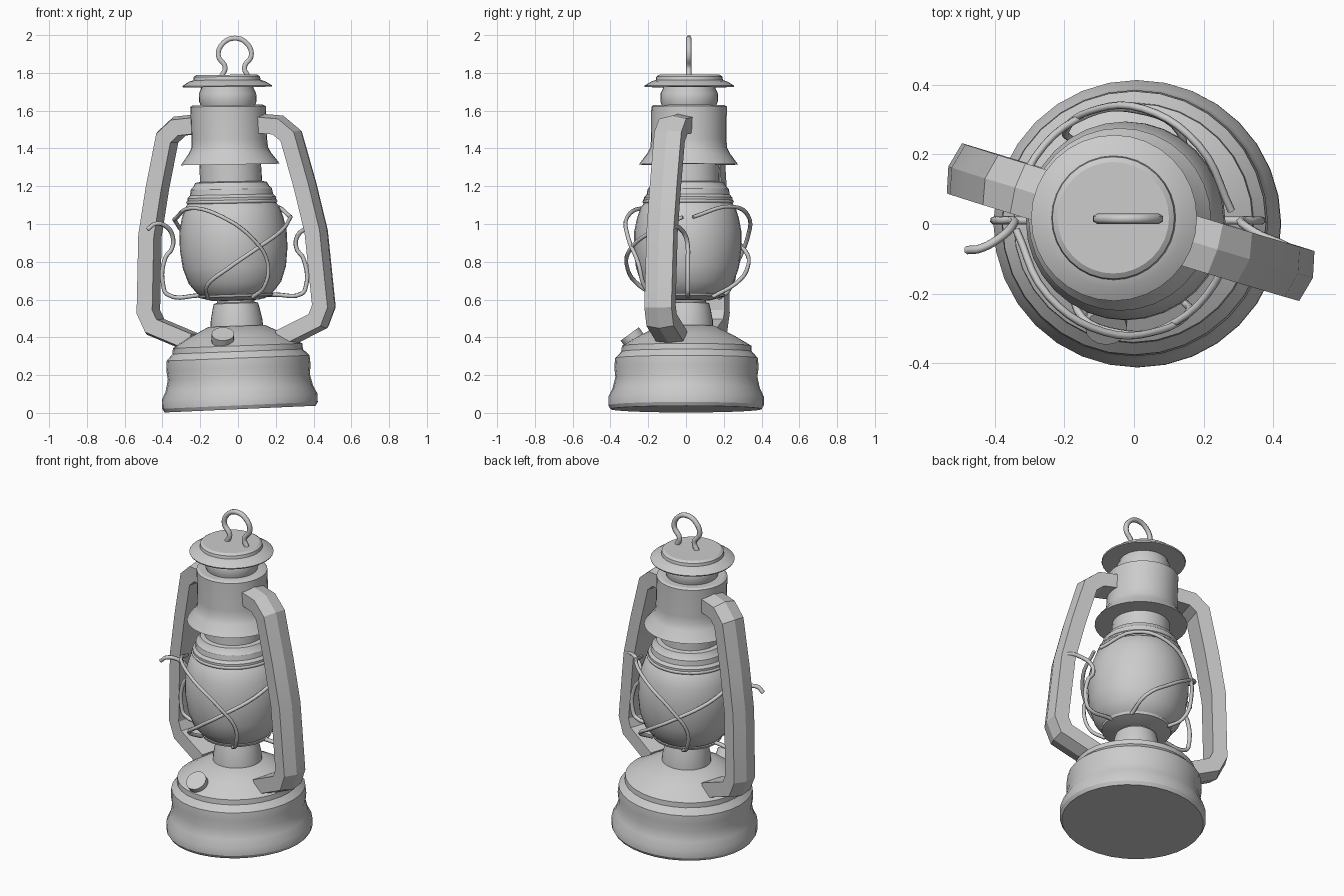
import bpy, bmesh, math
from mathutils import Vector, Matrix

if "Cube" in bpy.data.objects:
    bpy.data.objects.remove(bpy.data.objects["Cube"])


def lean(x, y, z):
    """The lantern leans slightly to the left as it rises."""
    s = max(0.008, 0.045 - 0.022 * z)
    return Vector((x + 0.012 - 0.04 * z, y + 0.01 * z, z + s * x))


def finish(name, bm, angle=28):
    bmesh.ops.recalc_face_normals(bm, faces=bm.faces)
    me = bpy.data.meshes.new(name)
    bm.to_mesh(me)
    bm.free()
    ob = bpy.data.objects.new(name, me)
    bpy.context.collection.objects.link(ob)
    bpy.ops.object.select_all(action='DESELECT')
    ob.select_set(True)
    bpy.context.view_layer.objects.active = ob
    bpy.ops.object.shade_smooth_by_angle(angle=math.radians(angle))
    return ob


def skin(bm, rings):
    """Join rings of vertices with quads and close both ends."""
    n = len(rings[0])
    for a, b in zip(rings, rings[1:]):
        for i in range(n):
            j = (i + 1) % n
            bm.faces.new((a[i], a[j], b[j], b[i]))
    bm.faces.new(rings[0])
    bm.faces.new(rings[-1])


def lathe(name, profile, sides=32):
    bm = bmesh.new()
    rings = []
    for r, z in profile:
        rings.append([bm.verts.new(lean(r * math.cos(2 * math.pi * i / sides),
                                        r * math.sin(2 * math.pi * i / sides), z))
                      for i in range(sides)])
    skin(bm, rings)
    return finish(name, bm)


def wire(name, points, radius=0.012, cyclic=False):
    cu = bpy.data.curves.new(name, 'CURVE')
    cu.dimensions = '3D'
    cu.bevel_depth = radius
    cu.bevel_resolution = 1
    cu.resolution_u = 5
    cu.use_fill_caps = True
    sp = cu.splines.new('BEZIER')
    sp.bezier_points.add(len(points) - 1)
    for bp, p in zip(sp.bezier_points, points):
        bp.co = p
        bp.handle_left_type = bp.handle_right_type = 'AUTO'
    sp.use_cyclic_u = cyclic
    ob = bpy.data.objects.new(name, cu)
    bpy.context.collection.objects.link(ob)
    return ob


def arm(name, angle):
    """Five-sided tube with mitred corners, swept in a radial plane."""
    path = [Vector(p) for p in [(0.17, 1.525), (0.28, 1.515), (0.345, 1.46), (0.41, 1.2),
                                (0.462, 0.95), (0.488, 0.55), (0.455, 0.475), (0.25, 0.385)]]
    section = [(0, 0.058), (0.075, 0.04), (0.072, -0.045), (-0.072, -0.045), (-0.075, 0.04)]
    c, s = math.cos(angle), math.sin(angle)
    bm = bmesh.new()
    rings = []
    for k, p in enumerate(path):
        d0 = (p - path[max(k - 1, 0)]) if k else path[1] - p
        d1 = (path[k + 1] - p) if k < len(path) - 1 else d0
        d0, d1 = d0.normalized(), d1.normalized()
        t = (d0 + d1).normalized()
        n = Vector((-t.y, t.x)) / max(0.6, t.dot(d0))
        ring = []
        for v, h in section:
            q = p + n * h
            ring.append(bm.verts.new(lean(q.x * c - v * s, q.x * s + v * c, q.y)))
        rings.append(ring)
    skin(bm, rings)
    finish(name, bm, 15)


# Fuel tank
lathe("fuel_tank", [(0.40, 0.02), (0.412, 0.04), (0.412, 0.085), (0.39, 0.13), (0.376, 0.19),
                    (0.382, 0.24), (0.378, 0.29), (0.345, 0.325), (0.343, 0.355),
                    (0.25, 0.41), (0.15, 0.46)])
lathe("burner_neck", [(0.14, 0.44), (0.137, 0.49), (0.125, 0.55), (0.117, 0.58), (0.10, 0.585),
                      (0.10, 0.595), (0.125, 0.597), (0.195, 0.615), (0.20, 0.628), (0.17, 0.63)])

# Glass globe
lathe("glass_globe", [(0.17, 0.615), (0.205, 0.64), (0.245, 0.69), (0.273, 0.77), (0.285, 0.87),
                      (0.284, 0.96), (0.27, 1.03), (0.25, 1.09), (0.22, 1.125)])

# Globe cap and chimney
lathe("globe_cap", [(0.21, 1.12), (0.235, 1.125), (0.235, 1.14), (0.22, 1.155), (0.215, 1.185),
                    (0.20, 1.20), (0.19, 1.22), (0.165, 1.225), (0.162, 1.34)])
lathe("chimney", [(0.16, 1.315), (0.262, 1.315), (0.255, 1.325), (0.218, 1.375), (0.203, 1.405),
                  (0.20, 1.45), (0.20, 1.622), (0.185, 1.63), (0.142, 1.63)])
lathe("top_neck", [(0.142, 1.62), (0.152, 1.65), (0.152, 1.69), (0.138, 1.72), (0.138, 1.74)])
lathe("hood", [(0.13, 1.725), (0.235, 1.725), (0.238, 1.732), (0.20, 1.755), (0.178, 1.762),
               (0.175, 1.78), (0.16, 1.79)])

# Side tubes
arm("right_side_tube", math.radians(-17))
arm("left_side_tube", math.radians(163))

# Lifting ring on top
wire("lifting_ring", [(x, 0.015, z) for x, z in
     [(-0.085, 1.785), (-0.068, 1.83), (-0.104, 1.89), (-0.085, 1.95), (-0.017, 1.984),
      (0.052, 1.95), (0.07, 1.89), (0.034, 1.83), (0.05, 1.785)]], 0.015)

# Crossed guard wires, front half repeated at the back
falling = [(185, .31, 1.03), (225, .305, 1.088), (260, .325, 1.04), (288, .33, .92),
           (304, .315, .79), (304, .27, .66), (298, .19, .61)]
crossing = [(355, .31, 1.03), (325, .315, .96), (290, .325, .86), (265, .32, .77),
            (240, .295, .68), (222, .20, .61)]
for side, turn in (("front", 0), ("back", 180)):
    for label, pts in (("falling", falling), ("crossing", crossing)):
        wire(f"{side}_{label}_guard_wire",
             [lean(r * math.cos(math.radians(a + turn)),
                   r * math.sin(math.radians(a + turn)), z) for a, r, z in pts], 0.011)

# Globe rim wire
wire("globe_rim_wire", [lean(0.232 * math.cos(i * math.pi / 6), 0.232 * math.sin(i * math.pi / 6),
                             1.118) for i in range(12)], 0.01, True)

# Globe lifting wire: cross bar with a hooked upright at each side
wire("globe_lift_wire", [
    (-0.48, -0.075, 0.97), (-0.44, -0.07, 1.0), (-0.385, -0.04, 0.99), (-0.345, 0, 0.93),
    (-0.35, 0.01, 0.87), (-0.385, 0.01, 0.82), (-0.395, 0.01, 0.67), (-0.375, 0.01, 0.628),
    (-0.2, 0.01, 0.622), (0.2, 0.01, 0.626), (0.335, 0.01, 0.63), (0.357, 0.01, 0.66),
    (0.345, 0.01, 0.82), (0.31, 0.01, 0.87), (0.312, 0, 0.93), (0.36, -0.03, 0.975),
    (0.42, -0.055, 0.985), (0.46, -0.075, 0.97)])

# Filler cap
bm = bmesh.new()
axis = Vector((0, -0.59, 0.81))
bmesh.ops.create_cone(bm, cap_ends=True, segments=16, radius1=0.058, radius2=0.06, depth=0.10,
                      matrix=Matrix.Translation(Vector((-0.08, -0.298, 0.418)) - axis * 0.05)
                      @ axis.to_track_quat('Z', 'Y').to_matrix().to_4x4())
finish("filler_cap", bm)
